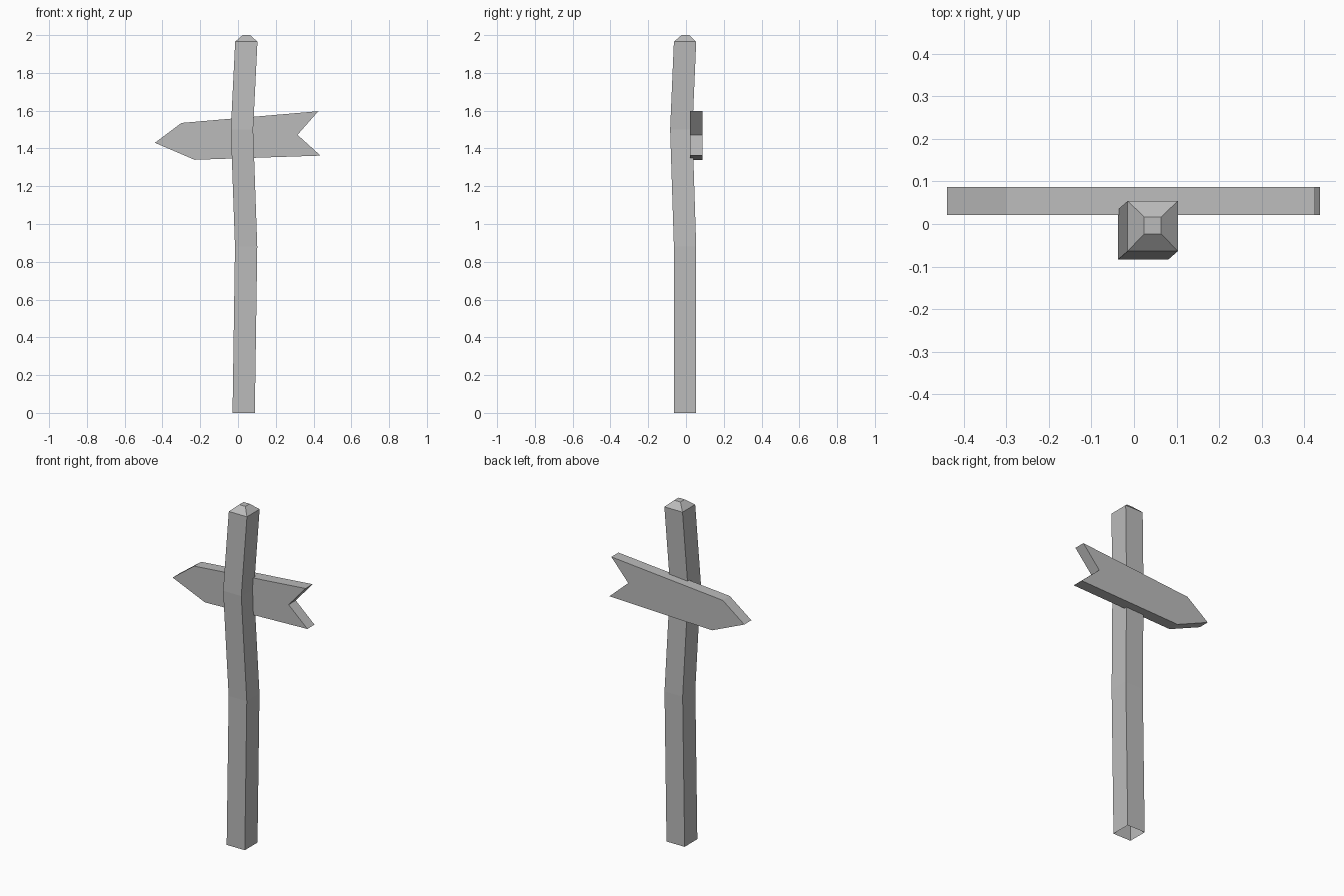
import bpy
import bmesh

cube = bpy.data.objects.get("Cube")
if cube:
    bpy.data.objects.remove(cube, do_unlink=True)

grey = bpy.data.materials.new("plain grey")
grey.use_nodes = True
colour = (0.5, 0.5, 0.5, 1)
grey.diffuse_color = colour
grey.node_tree.nodes["Principled BSDF"].inputs["Base Color"].default_value = colour


def finish(name, bm):
    mesh = bpy.data.meshes.new(name)
    bm.to_mesh(mesh)
    bm.free()
    mesh.materials.append(grey)
    obj = bpy.data.objects.new(name, mesh)
    bpy.context.collection.objects.link(obj)
    return obj


# Crooked square post: centre x, centre y, height, half width; open underneath
sections = [
    (0.03, -0.005, 0, 0.059),
    (0.043, -0.005, 0.88, 0.059),
    (0.021, -0.025, 1.5, 0.059),
    (0.044, -0.005, 1.965, 0.059),
    (0.044, -0.003, 2, 0.02),
]
corners = [(-1, -1), (1, -1), (1, 1), (-1, 1)]
bm = bmesh.new()
rings = [[bm.verts.new((x + h * i, y + h * j, z)) for i, j in corners]
         for x, y, z, h in sections]
for low, high in zip(rings, rings[1:]):
    for k in range(4):
        n = (k + 1) % 4
        bm.faces.new((low[k], low[n], high[n], high[k]))
bm.faces.new(rings[-1])
finish("post", bm)

# Arrow board with a pointed end and a notched tail, behind the post
outline = [(-0.44, 1.43), (-0.23, 1.34), (0.437, 1.362),
           (0.315, 1.472), (0.425, 1.597), (-0.3, 1.535)]
front, back = 0.021, 0.087
bm = bmesh.new()
face = bm.faces.new([bm.verts.new((x, front, z)) for x, z in outline])
extruded = bmesh.ops.extrude_face_region(bm, geom=[face])["geom"]
bmesh.ops.translate(bm, vec=(0, back - front, 0),
                    verts=[v for v in extruded if isinstance(v, bmesh.types.BMVert)])
# The extrusion keeps the first face as an inner cap only if it is missing
if not face.is_valid:
    bm.faces.new([v for v in bm.verts if v.co.y < front + 0.001])
bmesh.ops.recalc_face_normals(bm, faces=bm.faces[:])
finish("arrow_board", bm)
